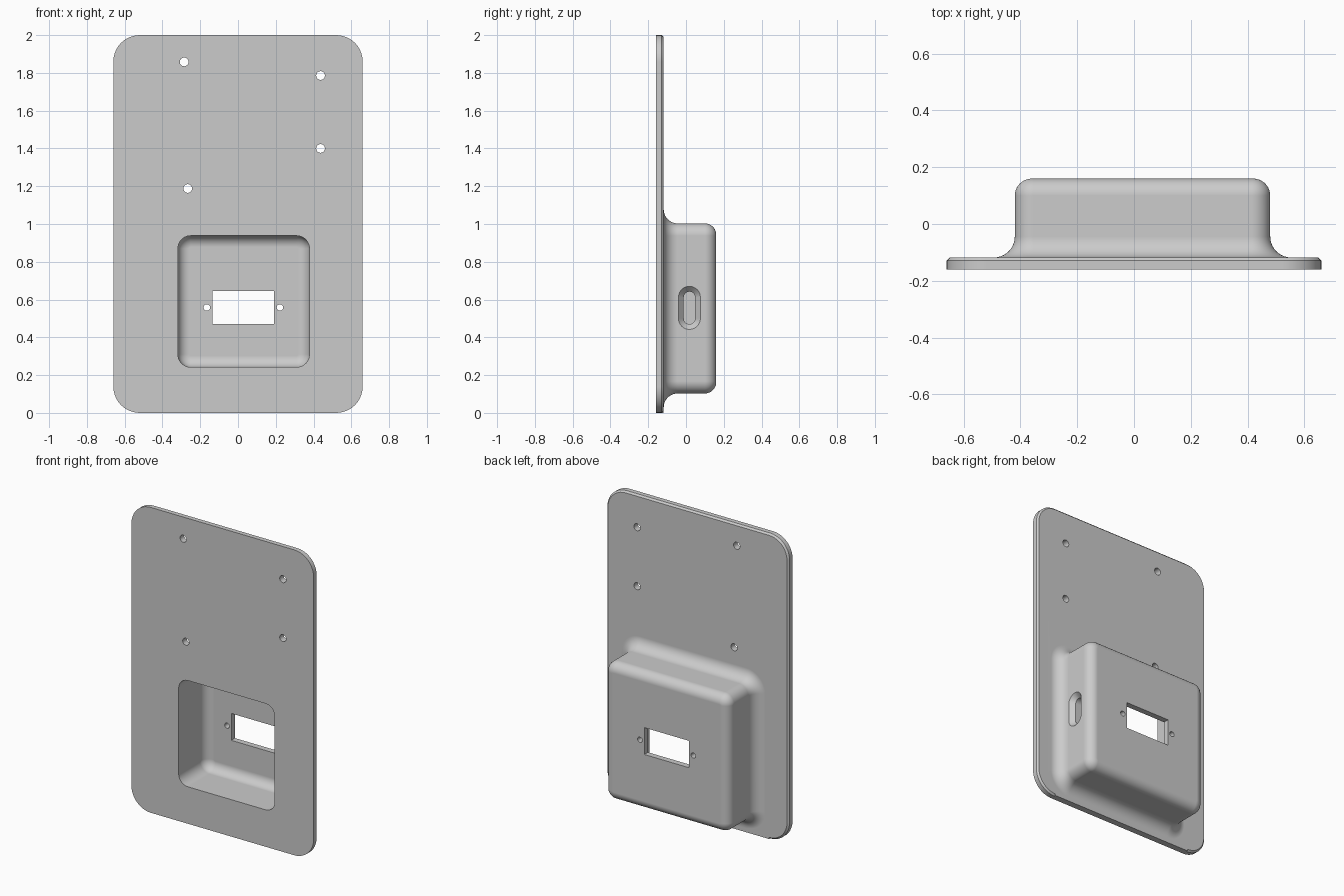
import bpy, bmesh
from math import sin, cos, pi

if "Cube" in bpy.data.objects:
    bpy.data.objects.remove(bpy.data.objects["Cube"], do_unlink=True)

grey = bpy.data.materials.new("plain_grey")
grey.use_nodes = True
grey.diffuse_color = (0.6, 0.6, 0.6, 1)
grey.node_tree.nodes["Principled BSDF"].inputs["Base Color"].default_value = (0.6, 0.6, 0.6, 1)


def rounded_rect(cu, cv, hu, hv, r, n=10):
    """Outline of a rectangle with rounded corners; r = hu = hv gives a circle."""
    pts = []
    for k, (su, sv) in enumerate([(1, 1), (-1, 1), (-1, -1), (1, -1)]):
        for i in range(n + 1):
            a = pi / 2 * (k + i / n)
            pts.append((cu + su * (hu - r) + r * cos(a), cv + sv * (hv - r) + r * sin(a)))
    return pts


def loft(name, centre, half, r, steps, axis="y"):
    """Solid through rounded outlines; steps are (depth, outward offset)."""
    bm = bmesh.new()
    rings = []
    for d, o in steps:
        outline = rounded_rect(*centre, half[0] + o, half[1] + o, max(r + o, 0))
        rings.append([bm.verts.new((u, d, v) if axis == "y" else (d, u, v)) for u, v in outline])
    count = len(rings[0])
    for a, b in zip(rings, rings[1:]):
        for i in range(count):
            j = (i + 1) % count
            bm.faces.new((a[i], a[j], b[j], b[i]))
    bm.faces.new(rings[0])
    bm.faces.new(rings[-1])
    bmesh.ops.remove_doubles(bm, verts=bm.verts, dist=1e-5)
    bmesh.ops.recalc_face_normals(bm, faces=bm.faces)
    mesh = bpy.data.meshes.new(name)
    bm.to_mesh(mesh)
    bm.free()
    mesh.materials.append(grey)
    obj = bpy.data.objects.new(name, mesh)
    bpy.context.collection.objects.link(obj)
    return obj


def apply(obj, mod):
    with bpy.context.temp_override(object=obj, active_object=obj):
        bpy.ops.object.modifier_apply(modifier=mod.name)


def combine(body, tool, operation):
    mod = body.modifiers.new(operation, "BOOLEAN")
    mod.operation, mod.solver, mod.object = operation, "EXACT", tool
    apply(body, mod)
    bpy.data.objects.remove(tool, do_unlink=True)


def round_over(y_end, r, n=10):
    """Depth steps of a rounded edge that finishes at y_end."""
    angles = [pi / 2 * i / n for i in range(n + 1)]
    return [(y_end - r + r * sin(t), r * cos(t) - r) for t in angles]


FRONT, FACE, BACK = -0.16, -0.118, 0.16

# Back plate with a chamfered rear edge, left square along the bottom
body = loft("mounting_plate_with_housing", (0, 1), (0.66, 1), 0.14,
            [(FRONT, 0), (-0.129, 0), (FACE, -0.011)])
lip = loft("bottom_lip", (0, 0.015), (0.52, 0.015), 0, [(-0.145, 0), (FACE, 0)])
combine(body, lip, "UNION")

# Housing flaring into the plate, with rounded rear edges
flare = 0.074
angles = [pi / 2 * (1 - i / 10) for i in range(11)]
steps = [(-0.14, flare)]
steps += [(FACE + flare * (1 - sin(t)), flare * (1 - cos(t))) for t in angles]
steps += round_over(BACK, 0.06)
combine(body, loft("housing", (0.03, 0.553), (0.45, 0.45), 0.065, steps), "UNION")

# Open cavity with a rounded floor
cavity = loft("cavity", (0.03, 0.59), (0.348, 0.348), 0.068,
              [(-0.3, 0)] + round_over(0.122, 0.06))
combine(body, cavity, "DIFFERENCE")

# Rectangular window and its two screw holes
through = [(-0.3, 0), (0.3, 0)]
combine(body, loft("window", (0.028, 0.558), (0.162, 0.088), 0, through), "DIFFERENCE")
screw_holes = [(-0.165, 0.558, 0.017), (0.222, 0.558, 0.017)]

# Plate mounting holes
screw_holes += [(-0.285, 1.858, 0.023), (0.437, 1.786, 0.023),
                (0.437, 1.4, 0.023), (-0.266, 1.188, 0.023)]
for x, z, r in screw_holes:
    combine(body, loft("hole", (x, z), (r, r), r, through), "DIFFERENCE")

# Countersunk cable slot in the side wall
slot = loft("cable_slot", (0.018, 0.556), (0.03, 0.086), 0.03,
            [(0.3, 0), (0.45, 0), (0.48, 0.028), (0.55, 0.028)], axis="x")
combine(body, slot, "DIFFERENCE")

# Smooth fillets, crisp edges and flat walls
bpy.ops.object.select_all(action="DESELECT")
body.select_set(True)
bpy.context.view_layer.objects.active = body
bpy.ops.object.shade_smooth_by_angle(angle=pi / 6)
weighted = body.modifiers.new("flat_walls", "WEIGHTED_NORMAL")
weighted.keep_sharp = True
